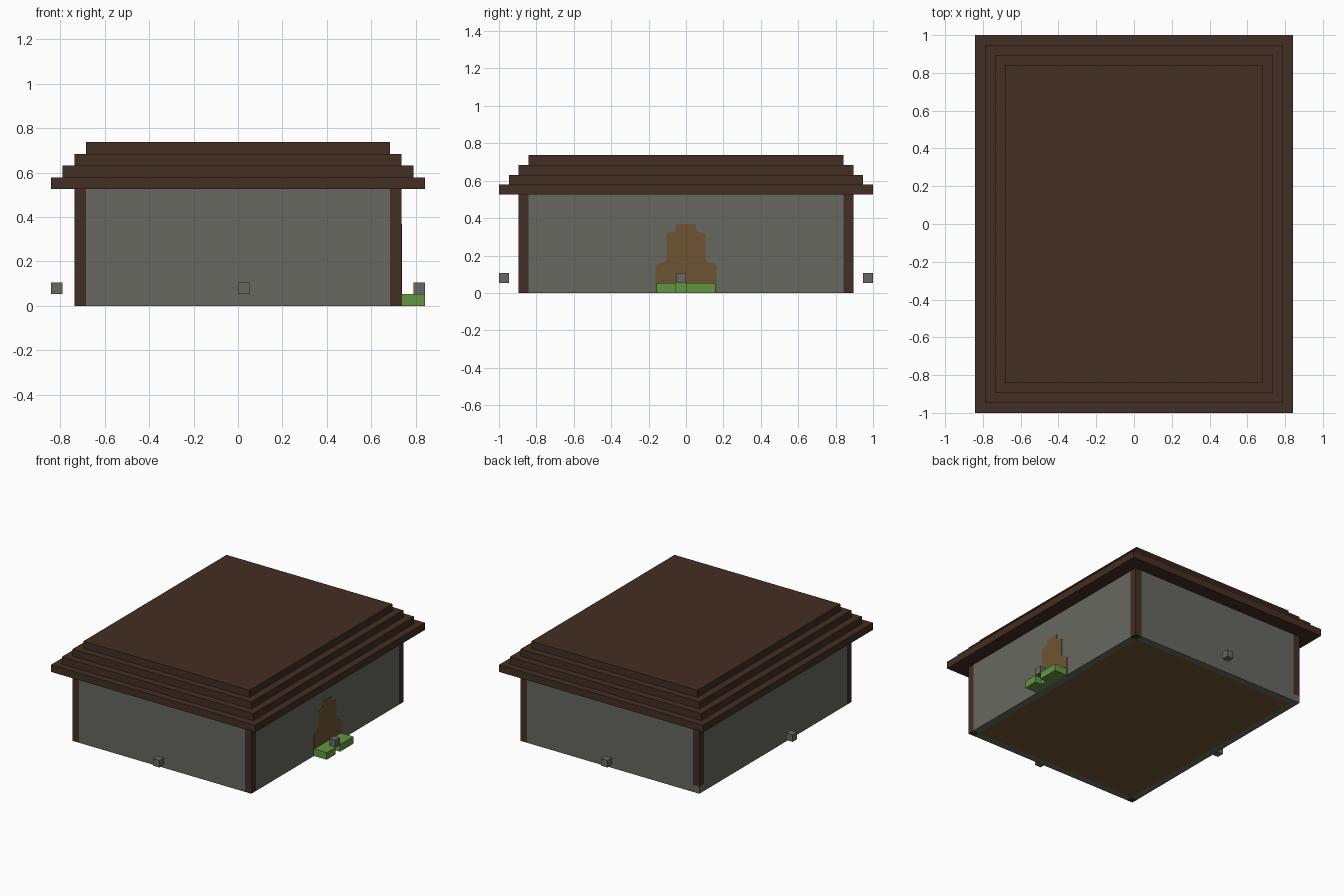
import bpy
import bmesh

if "Cube" in bpy.data.objects:
    bpy.data.objects.remove(bpy.data.objects["Cube"], do_unlink=True)

U = 1 / 19  # one block


def material(name, rgb):
    """Flat material from an 8-bit display colour."""
    lin = [((c / 255 + 0.055) / 1.055) ** 2.4 for c in rgb] + [1]
    m = bpy.data.materials.new(name)
    m.use_nodes = True
    m.diffuse_color = lin
    m.node_tree.nodes["Principled BSDF"].inputs["Base Color"].default_value = lin
    return m


stone = material("grey stone", (103, 104, 97))
wood = material("dark wood", (68, 46, 36))
earth = material("brown earth", (110, 84, 50))
grass = material("green grass", (100, 149, 66))


def finish(name, bm, mat):
    mesh = bpy.data.meshes.new(name)
    bmesh.ops.recalc_face_normals(bm, faces=bm.faces)
    bm.to_mesh(mesh)
    bm.free()
    mesh.materials.append(mat)
    ob = bpy.data.objects.new(name, mesh)
    bpy.context.collection.objects.link(ob)
    return ob


def box(name, x, y, z, mat):
    """Box from (low, high) ranges in blocks."""
    bm = bmesh.new()
    bmesh.ops.create_cube(bm, size=1)
    for v in bm.verts:
        v.co = [(r[0] + r[1]) / 2 * U + c * (r[1] - r[0]) * U
                for c, r in zip(v.co, (x, y, z))]
    return finish(name, bm, mat)


def prism(name, outline, axis, low, high, mat):
    """Extrude an outline in blocks along x or z."""
    bm = bmesh.new()
    pts = [(low, a, b) if axis == "x" else (a, b, low) for a, b in outline]
    face = bm.faces.new([bm.verts.new([c * U for c in p]) for p in pts])
    ext = bmesh.ops.extrude_face_region(bm, geom=[face])["geom"]
    step = (high - low) * U
    move = (step, 0, 0) if axis == "x" else (0, 0, step)
    bmesh.ops.translate(bm, vec=move,
                        verts=[g for g in ext if isinstance(g, bmesh.types.BMVert)])
    return finish(name, bm, mat)


# Walls and corner posts
for side, s in (("left", 1), ("right", -1)):
    box(side + "_wall", sorted((13 * s, 14 * s)), (-16, 16), (0, 10), stone)
for side, s in (("back", 1), ("front", -1)):
    box(side + "_wall", (-13, 13), sorted((16 * s, 17 * s)), (0, 10), stone)
    for hand, t in (("left", 1), ("right", -1)):
        xs, ys = sorted((13 * t, 14 * t)), sorted((16 * s, 17 * s))
        foot = 1 if (s, t) == (1, -1) else 0
        box(f"{side}_{hand}_post", xs, ys, (foot, 10), wood)
        if foot:
            box("post_footing", xs, ys, (0, foot), stone)

# Earth floor
box("floor", (-13, 13), (-16, 16), (0, 1), earth)

# Stepped roof
for i in range(4):
    box(f"roof_step_{i + 1}", (i - 16, 16 - i), (i - 19, 19 - i), (10 + i, 11 + i), wood)

# Worn doorway patch with clipped corners
half = [(3.1, 0), (3.1, 2.7), (2.8, 3), (2.3, 3.1), (2, 3.4), (2, 5.9),
        (1.8, 6.1), (1.2, 6.2), (1, 6.4), (1, 7)]
door = half + [(-y, z) for y, z in reversed(half)]
prism("doorway_patch", door, "x", 13.98, 14.04, earth)

# Grass step with a notch
turf = [(14, -3), (16, -3), (16, -1), (15, -1), (15, 0), (16, 0), (16, 3), (14, 3)]
prism("grass_step", turf, "z", 0, 1, grass)

# Small floating stones, one per side
for side, x, y in (("front", 0, -19), ("back", -1, 18), ("left", 15, -1), ("right", -16, -2)):
    box(side + "_stone", (x, x + 1), (y, y + 1), (1, 2), stone)
